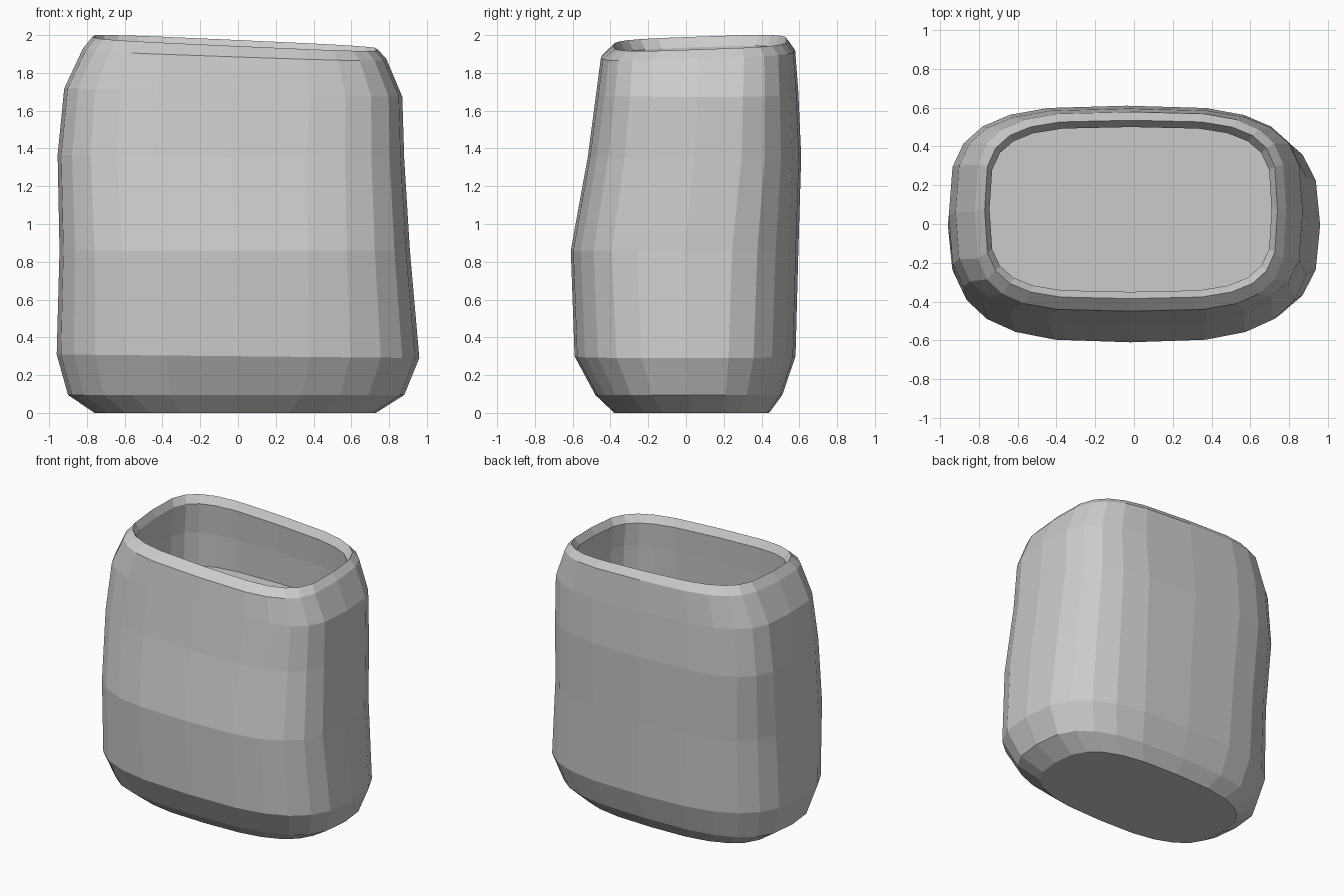
import bpy, bmesh, math

cube = bpy.data.objects.get("Cube")
if cube:
    bpy.data.objects.remove(cube, do_unlink=True)

grey = bpy.data.materials.new("plain grey")
grey.use_nodes = True
colour = (0.6, 0.6, 0.6, 1)
grey.diffuse_color = colour
grey.node_tree.nodes["Principled BSDF"].inputs["Base Color"].default_value = colour

SIDES = 24


def ring(bm, x0, x1, y0, y1, z, n, tx, ty):
    """Rounded rectangle loop with squareness n, tilted by tx and ty."""
    verts = []
    for i in range(SIDES):
        a = math.tau * i / SIDES
        c, s = math.cos(a), math.sin(a)
        x = (x0 + x1) / 2 + (x1 - x0) / 2 * math.copysign(abs(c) ** (2 / n), c)
        y = (y0 + y1) / 2 + (y1 - y0) / 2 * math.copysign(abs(s) ** (2 / n), s)
        verts.append(bm.verts.new((x, y, z + tx * x + ty * y)))
    return verts


# left, right, front, back, height, squareness, tilt in x, tilt in y
rings = [
    (-.76, .73, -.38, .44, 0, 2.8, 0, 0),               # base
    (-.90, .88, -.48, .51, .095, 2.9, 0, 0),            # lower bevel
    (-.96, .96, -.59, .58, .30, 2.9, -.01, 0),
    (-.945, .91, -.61, .595, .86, 3.1, 0, 0),           # belly
    (-.955, .88, -.52, .61, 1.355, 3.3, -.01, 0),
    (-.92, .87, -.475, .595, 1.695, 3.4, -.025, 0),     # shoulder
    (-.82, .785, -.45, .578, 1.90, 3.6, -.035, .035),   # rim bevel
    (-.77, .74, -.385, .535, 1.955, 3.7, -.045, .035),  # rim crest
    (-.745, .71, -.35, .50, 1.90, 3.7, -.045, .035),    # inner lip
    (-.77, .73, -.36, .52, 1.70, 3.6, -.02, 0),         # inner wall
    (-.78, .74, -.37, .53, 1.46, 3.5, 0, 0),            # inner floor
]

# Hollow vessel lofted from base, up over the rim and down to the inner floor
bm = bmesh.new()
loops = [ring(bm, *r) for r in rings]
for low, high in zip(loops, loops[1:]):
    for i in range(SIDES):
        j = (i + 1) % SIDES
        bm.faces.new((low[i], low[j], high[j], high[i]))
bm.faces.new(loops[0][::-1])
bm.faces.new(loops[-1])
bmesh.ops.recalc_face_normals(bm, faces=bm.faces)

mesh = bpy.data.meshes.new("vessel")
bm.to_mesh(mesh)
bm.free()
mesh.materials.append(grey)
vessel = bpy.data.objects.new("vessel", mesh)
bpy.context.collection.objects.link(vessel)
